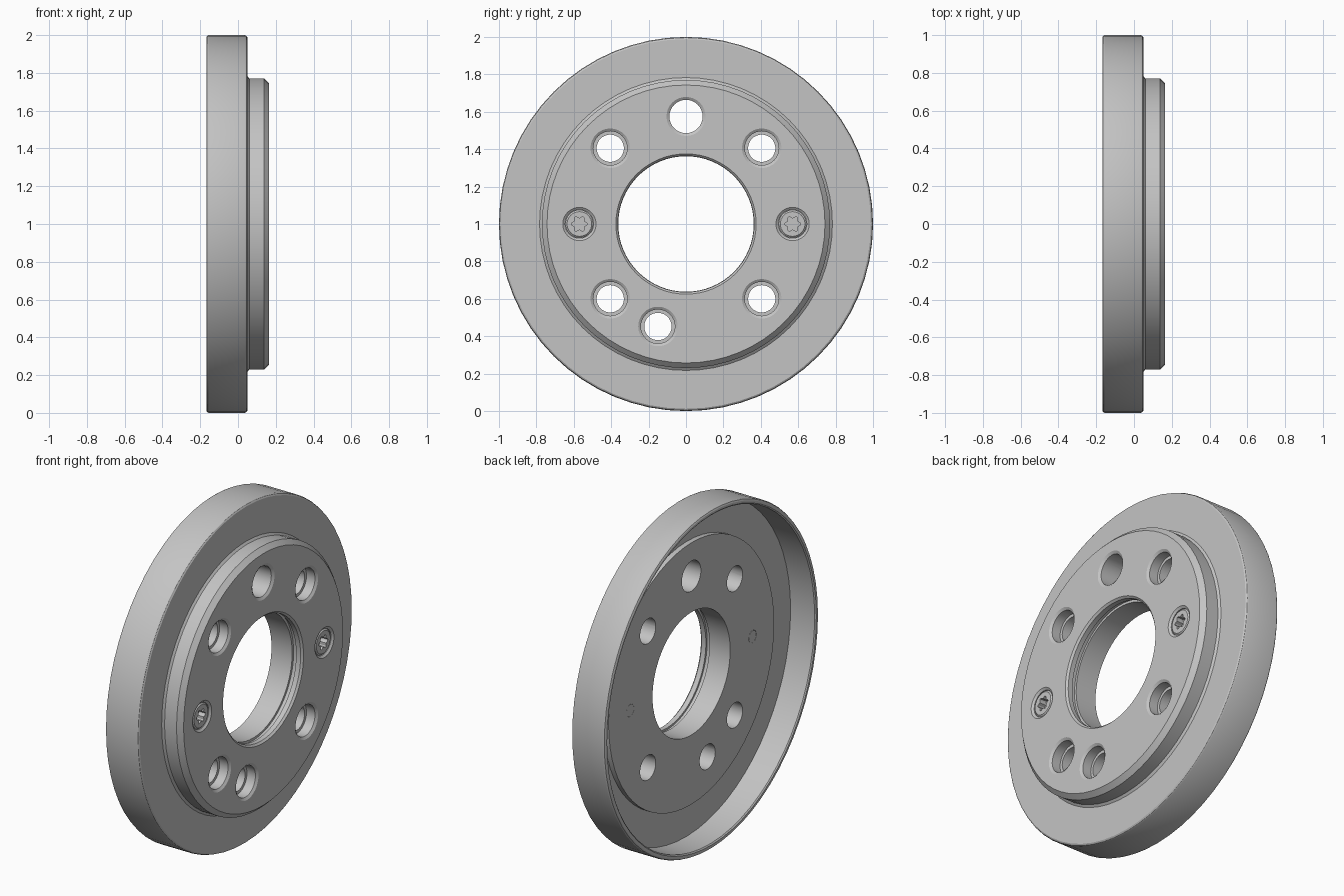
import bpy
import bmesh
from math import cos, sin, pi, tau, radians
from mathutils import Vector

if "Cube" in bpy.data.objects:
    bpy.data.objects.remove(bpy.data.objects["Cube"])

grey = bpy.data.materials.new("plain grey")
grey.use_nodes = True
grey.diffuse_color = (0.55, 0.55, 0.55, 1)
grey.node_tree.nodes["Principled BSDF"].inputs["Base Color"].default_value = (0.55, 0.55, 0.55, 1)


def finish(bm, name):
    bmesh.ops.recalc_face_normals(bm, faces=bm.faces)
    mesh = bpy.data.meshes.new(name)
    bm.to_mesh(mesh)
    bm.free()
    mesh.materials.append(grey)
    obj = bpy.data.objects.new(name, mesh)
    bpy.context.collection.objects.link(obj)
    return obj


def lathe(name, profile, y=0, z=1, steps=32, ring=False):
    """Turn an (x, radius) profile about a line parallel to x."""
    bm = bmesh.new()
    verts = [bm.verts.new((x, y, z + r)) for x, r in profile]
    edges = [bm.edges.new(pair) for pair in zip(verts, verts[1:])]
    if ring:
        edges.append(bm.edges.new((verts[-1], verts[0])))
    bmesh.ops.spin(bm, geom=verts + edges, cent=Vector((0, y, z)),
                   axis=Vector((1, 0, 0)), angle=tau, steps=steps)
    bmesh.ops.remove_doubles(bm, verts=bm.verts, dist=0.0001)
    return finish(bm, name)


def star_prism(name, y, z, x0, x1):
    """Six-lobed prism for a driver socket."""
    bm = bmesh.new()
    pts = []
    for i in range(36):
        a = tau * i / 36
        r = 0.036 + 0.007 * cos(6 * a)
        pts.append(bm.verts.new((x0, y + r * cos(a), z + r * sin(a))))
    face = bm.faces.new(pts)
    out = bmesh.ops.extrude_face_region(bm, geom=[face])["geom"]
    moved = [v for v in out if isinstance(v, bmesh.types.BMVert)]
    bmesh.ops.translate(bm, verts=moved, vec=(x1 - x0, 0, 0))
    return finish(bm, name)


def select_only(obj):
    bpy.ops.object.select_all(action='DESELECT')
    obj.select_set(True)
    bpy.context.view_layer.objects.active = obj


def cut(target, cutter):
    mod = target.modifiers.new("cut", 'BOOLEAN')
    mod.operation = 'DIFFERENCE'
    mod.solver = 'EXACT'
    mod.object = cutter
    select_only(target)
    bpy.ops.object.modifier_apply(modifier=mod.name)
    bpy.data.objects.remove(cutter)


def smooth(obj):
    select_only(obj)
    bpy.ops.object.shade_smooth_by_angle(angle=radians(25))


FACE, BACK = 0.165, -0.035

# Flange: raised front boss, thin cupped rim, low rear boss, stepped bore
flange = lathe("flange", [
    (FACE, 0.375), (FACE, 0.743), (0.138, 0.77), (0.06, 0.77), (0.05, 0.783),
    (0.05, 0.988), (0.045, 0.996), (0.036, 1), (-0.156, 1), (-0.164, 0.996),
    (-0.168, 0.988), (-0.168, 0.975), (-0.162, 0.968), (-0.005, 0.968),
    (-0.005, 0.772), (BACK, 0.772), (BACK, 0.362), (0.1, 0.362),
    (0.1, 0.376), (0.125, 0.376), (0.125, 0.364), (0.154, 0.364),
], steps=64, ring=True)

# Counterbored bolt holes
for y, z in [(-0.405, 1.405), (0.405, 1.405), (-0.405, 0.6), (0.405, 0.6), (-0.15, 0.452)]:
    cut(flange, lathe("bolt_cutter", [
        (0.185, 0), (0.185, 0.135), (0.155, 0.091), (0.1, 0.091),
        (0.1, 0.073), (-0.3, 0.073), (-0.3, 0)], y, z))

# Plain top hole with a chamfered mouth
cut(flange, lathe("plain_cutter", [
    (0.185, 0), (0.185, 0.135), (0.155, 0.089), (-0.3, 0.089), (-0.3, 0)], 0, 1.575))

# Two recessed screws with lobed sockets
for side, y in (("right", -0.57), ("left", 0.57)):
    cut(flange, lathe("pocket_cutter", [
        (0.185, 0), (0.185, 0.115), (0.155, 0.076), (0.1, 0.076),
        (0.1, 0.036), (-0.3, 0.036), (-0.3, 0)], y, 1))
    screw = lathe("screw_" + side, [
        (0.158, 0), (0.158, 0.066), (0.15, 0.075), (0.101, 0.075),
        (0.101, 0.035), (BACK, 0.035), (BACK, 0)], y, 1)
    cut(screw, star_prism("socket_cutter", y, 1, 0.2, 0.115))
    smooth(screw)

smooth(flange)
